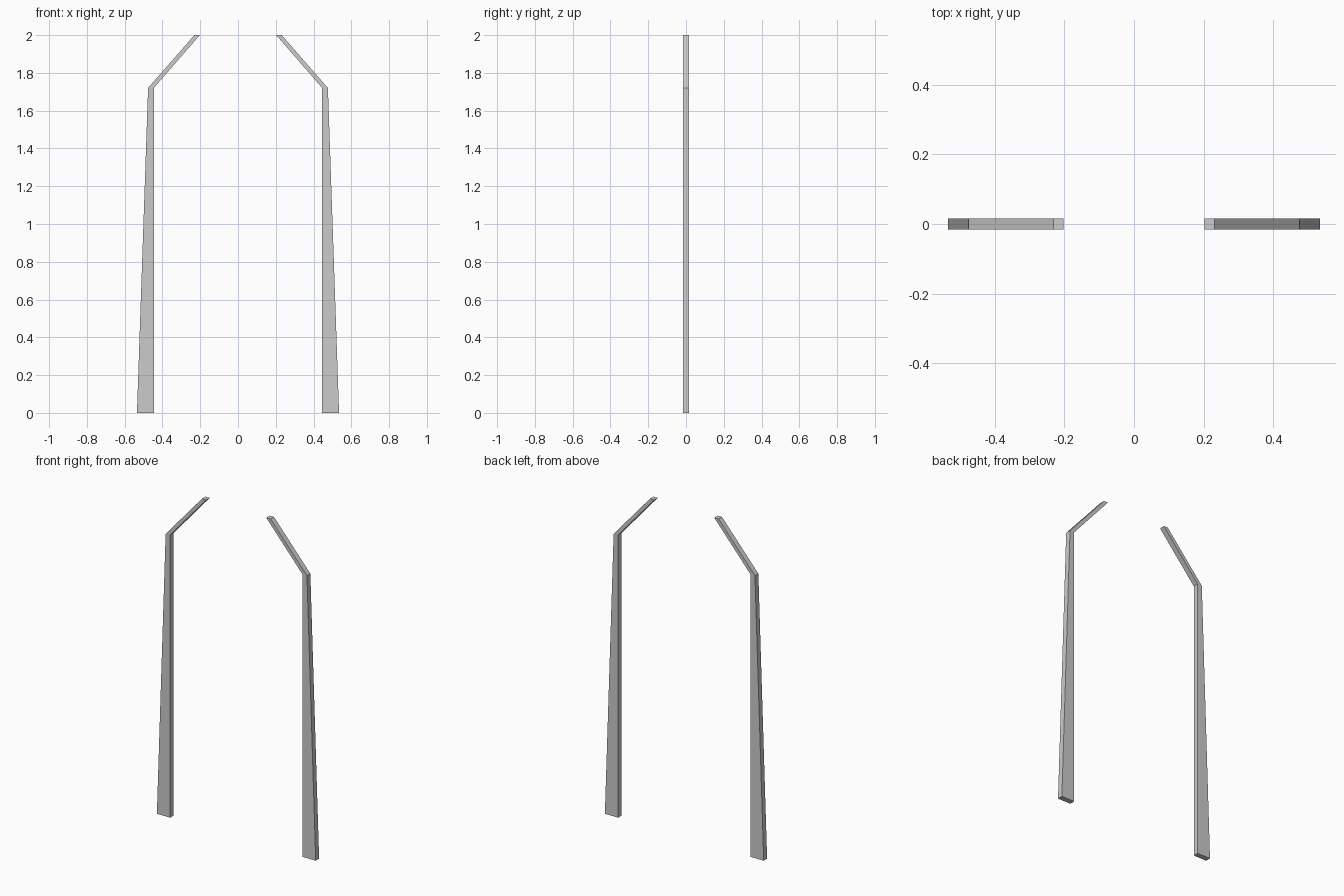
import bpy, bmesh

if "Cube" in bpy.data.objects:
    bpy.data.objects.remove(bpy.data.objects["Cube"])

grey = bpy.data.materials.new("light grey")
grey.diffuse_color = (0.6, 0.6, 0.6, 1)
grey.use_nodes = True
grey.node_tree.nodes["Principled BSDF"].inputs["Base Color"].default_value = grey.diffuse_color

DEPTH = 0.033
# Cross-lines of the frame from foot to tip: (inner x, outer x, z)
SECTIONS = [(0.446, 0.535, 0.0), (0.446, 0.476, 1.72), (0.202, 0.231, 2.0)]


def frame_post(name, side):
    """Tapered post with an inward-leaning arm, as one flat bar."""
    bm = bmesh.new()
    rings = []
    for inner, outer, z in SECTIONS:
        corners = [(inner, -1), (outer, -1), (outer, 1), (inner, 1)]
        rings.append([bm.verts.new((side * x, s * DEPTH / 2, z)) for x, s in corners])
    for a, b in zip(rings, rings[1:]):
        for i in range(4):
            j = (i + 1) % 4
            bm.faces.new((a[i], a[j], b[j], b[i]))
    bm.faces.new(rings[0])
    bm.faces.new(rings[-1])
    bmesh.ops.recalc_face_normals(bm, faces=bm.faces)
    mesh = bpy.data.meshes.new(name)
    bm.to_mesh(mesh)
    bm.free()
    mesh.materials.append(grey)
    bpy.context.collection.objects.link(bpy.data.objects.new(name, mesh))


frame_post("right_frame_post", 1)
frame_post("left_frame_post", -1)
